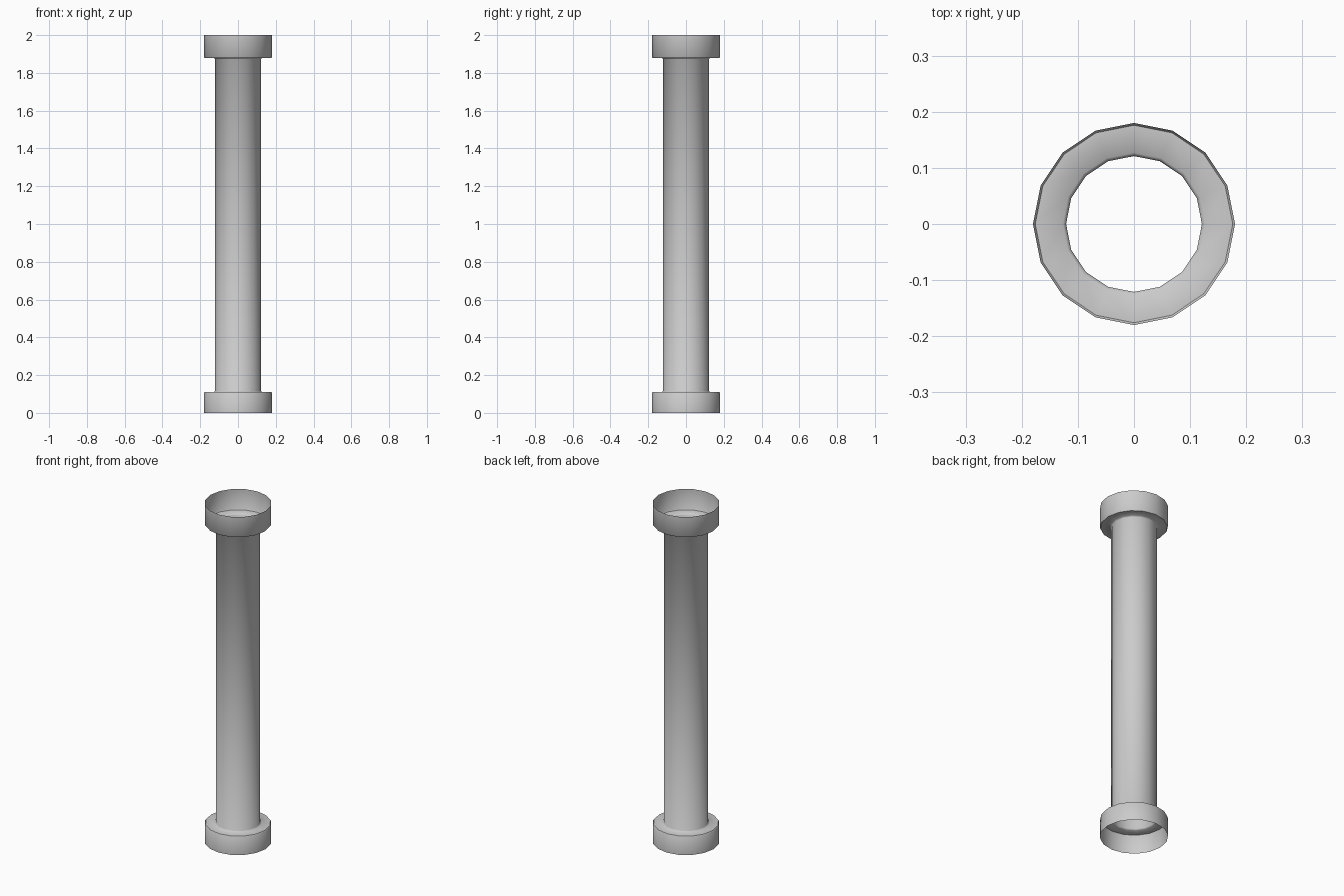
import bpy, bmesh, math

if "Cube" in bpy.data.objects:
    bpy.data.objects.remove(bpy.data.objects["Cube"])

SIDES = 16


def lathe(name, profile):
    """Revolve an open (radius, z) profile around z as a thin sheet."""
    bm = bmesh.new()
    rings = []
    for r, z in profile:
        rings.append([bm.verts.new((r * math.cos(2 * math.pi * i / SIDES),
                                    r * math.sin(2 * math.pi * i / SIDES), z))
                      for i in range(SIDES)])
    for low, high in zip(rings, rings[1:]):
        for i in range(SIDES):
            j = (i + 1) % SIDES
            bm.faces.new((low[i], low[j], high[j], high[i]))
    mesh = bpy.data.meshes.new(name)
    bm.to_mesh(mesh)
    bm.free()
    obj = bpy.data.objects.new(name, mesh)
    bpy.context.collection.objects.link(obj)
    bpy.ops.object.select_all(action='DESELECT')
    obj.select_set(True)
    bpy.context.view_layer.objects.active = obj
    bpy.ops.object.shade_smooth_by_angle(angle=math.radians(50))
    return obj


# Open pipe: bottom collar, small fillet, straight tube, fillet, top collar
lathe("pipe", [
    (0.18, 0.0), (0.18, 0.105), (0.176, 0.11),
    (0.127, 0.11), (0.121, 0.117),
    (0.121, 1.872), (0.127, 1.879),
    (0.176, 1.879), (0.18, 1.884), (0.18, 2.0),
])
